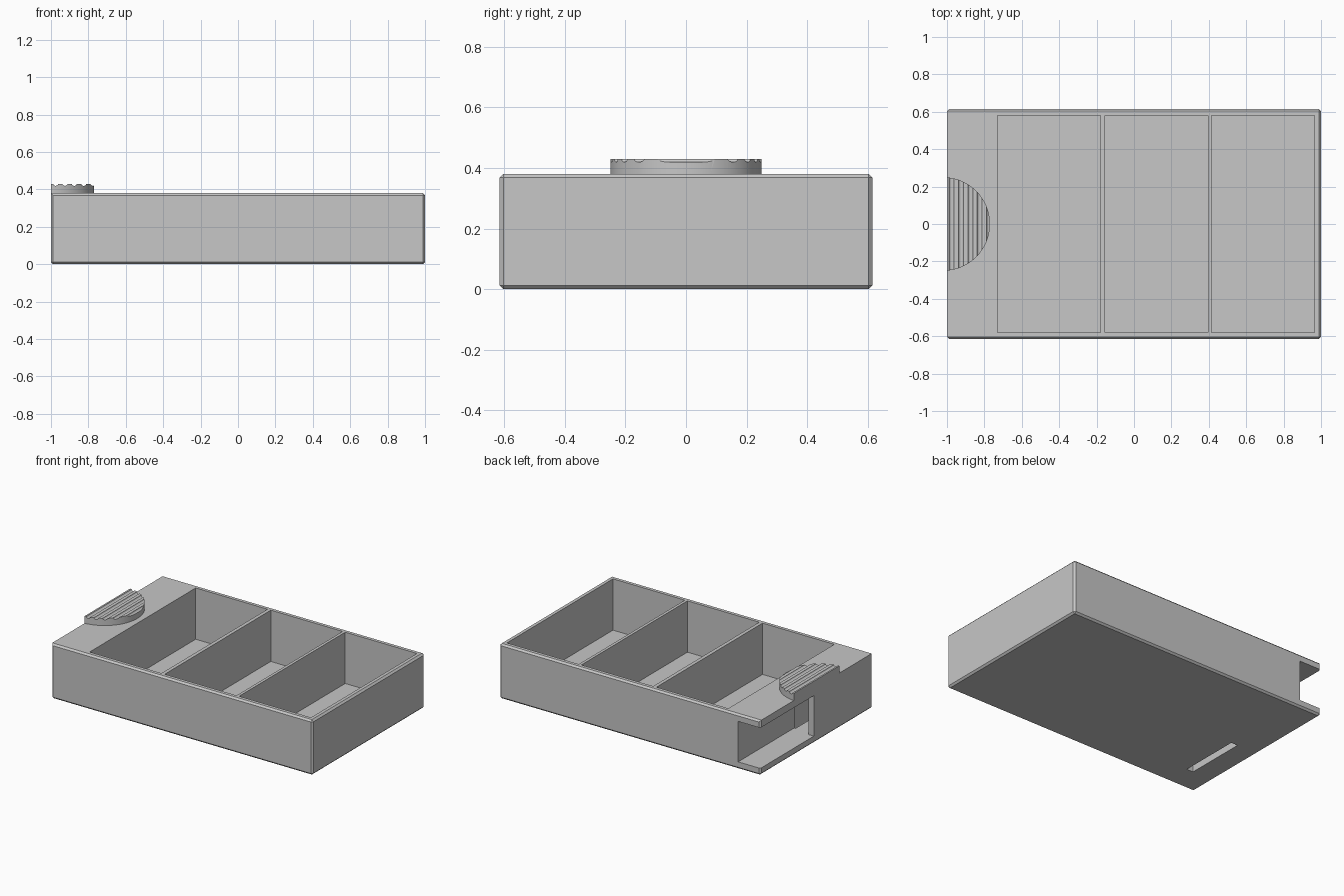
import bpy
import bmesh
from mathutils import Matrix, Vector

cube = bpy.data.objects.get("Cube")
if cube:
    bpy.data.objects.remove(cube, do_unlink=True)

# Single plain grey
grey = bpy.data.materials.new("light grey plastic")
grey.use_nodes = True
colour = (0.57, 0.57, 0.57, 1)
grey.diffuse_color = colour
grey.node_tree.nodes["Principled BSDF"].inputs["Base Color"].default_value = colour

LENGTH, WIDTH, HEIGHT = 2.0, 1.23, 0.38
END = -LENGTH / 2
BACK = WIDTH / 2


def finish(bm, name):
    mesh = bpy.data.meshes.new(name)
    bmesh.ops.recalc_face_normals(bm, faces=bm.faces)
    bm.to_mesh(mesh)
    bm.free()
    mesh.materials.append(grey)
    obj = bpy.data.objects.new(name, mesh)
    bpy.context.collection.objects.link(obj)
    return obj


def box_mesh(x, y, z):
    bm = bmesh.new()
    low, high = Vector((x[0], y[0], z[0])), Vector((x[1], y[1], z[1]))
    matrix = Matrix.Translation((low + high) / 2) @ Matrix.Diagonal((high - low).to_4d())
    bmesh.ops.create_cube(bm, size=1, matrix=matrix)
    return bm


def cut(obj, cutters):
    """Subtract the cutters, keep the result and discard the helpers."""
    for cutter in cutters:
        cutter.hide_render = True
        mod = obj.modifiers.new("cut", "BOOLEAN")
        mod.operation = "DIFFERENCE"
        mod.solver = "EXACT"
        mod.object = cutter
    graph = bpy.context.evaluated_depsgraph_get()
    graph.update()
    mesh = bpy.data.meshes.new_from_object(obj.evaluated_get(graph))
    obj.modifiers.clear()
    obj.data = mesh
    for cutter in cutters:
        bpy.data.objects.remove(cutter, do_unlink=True)


# Tray block with chamfered edges, left sharp under the grip
bm = box_mesh((END, -END), (-BACK, BACK), (0, HEIGHT))
edges = [e for e in bm.edges
         if not all(v.co.x < 0 and v.co.z > HEIGHT / 2 for v in e.verts)]
bmesh.ops.bevel(bm, geom=edges, offset=0.012, segments=1, affect="EDGES")
tray = finish(bm, "tray")

# Three open compartments
cutters = []
for left in (-0.73, -0.155, 0.415):
    cutters.append(finish(box_mesh((left, left + 0.55), (-0.58, 0.58), (0.025, 0.5)),
                          "compartment_cutter"))

# Open corner recess, the pocket behind the end wall, and the slot through the floor
recess_z = (0.05, 0.33)
cutters.append(finish(box_mesh((-1.1, -0.83), (0.03, 0.8), recess_z), "recess_cutter"))
cutters.append(finish(box_mesh((-0.96, -0.83), (-0.45, 0.1), recess_z), "pocket_cutter"))
cutters.append(finish(box_mesh((-0.84, -0.79), (-0.43, 0.0), (-0.1, 0.33)), "slot_cutter"))
cut(tray, cutters)

# Half-round thumb grip, flush with the end of the tray
bm = bmesh.new()
bmesh.ops.create_cone(bm, cap_ends=True, segments=96, radius1=0.25, radius2=0.25,
                      depth=0.05, matrix=Matrix.Translation((-1.02, 0, HEIGHT + 0.025)))
result = bmesh.ops.bisect_plane(bm, geom=bm.verts[:] + bm.edges[:] + bm.faces[:],
                                plane_co=(END, 0, 0), plane_no=(1, 0, 0), clear_inner=True)
bmesh.ops.holes_fill(bm, edges=[e for e in result["geom_cut"]
                                if isinstance(e, bmesh.types.BMEdge)])
grip = finish(bm, "thumb_grip")

# Rounded grooves across the grip
grooves = []
for i in range(5):
    bm = bmesh.new()
    matrix = Matrix.Translation((-0.975 + i * 0.05, 0, HEIGHT + 0.053)) @ Matrix.Rotation(1.5708, 4, "X")
    bmesh.ops.create_cone(bm, cap_ends=True, segments=20, radius1=0.014, radius2=0.014,
                          depth=0.7, matrix=matrix)
    grooves.append(finish(bm, "groove_cutter"))
cut(grip, grooves)

# Smooth the curved parts, keep edges sharp
for obj in (tray, grip):
    bpy.ops.object.select_all(action="DESELECT")
    obj.select_set(True)
    bpy.context.view_layer.objects.active = obj
    bpy.ops.object.shade_smooth_by_angle(angle=0.5)
